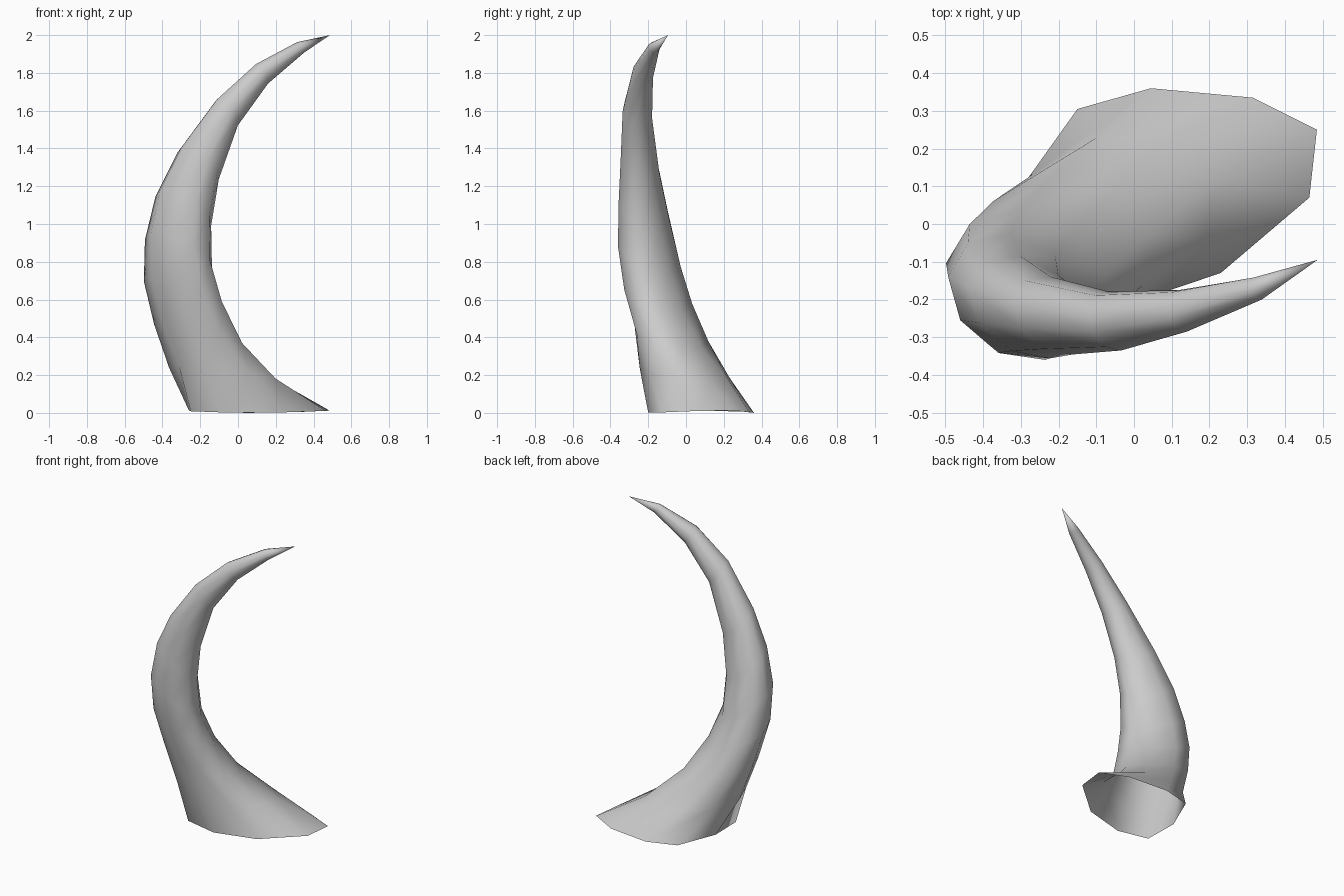
import bpy
import bmesh
from math import cos, sin, radians, sqrt

if "Cube" in bpy.data.objects:
    bpy.data.objects.remove(bpy.data.objects["Cube"])

SIDES = 9
ANGLES = [radians(15 + 40 * k) for k in range(SIDES)]

# Open mouth of the horn: irregular nine-sided outline (x, y)
mouth = [(.485, .25), (.315, .335), (.045, .36), (-.15, .305), (-.26, .06),
         (-.25, -.165), (-.04, -.2), (.23, -.13), (.465, .07)]

# Sloping oval sections:
# left x, left z, right x, right z, front y, back y, skew in y, tilt in z
sections = [
    (-.36, .24, .22, .17, -.24, .24, .06, -.022),
    (-.44, .47, .04, .35, -.275, .115, .0, -.035),
    (-.495, .70, -.07, .56, -.33, .03, -.03, -.058),
    (-.49, .92, -.135, .77, -.36, -.03, -.04, -.075),
    (-.435, 1.15, -.14, 1.01, -.355, -.085, -.04, -.075),
    (-.32, 1.38, -.10, 1.25, -.345, -.14, -.03, -.055),
    (-.12, 1.65, .0, 1.53, -.335, -.18, -.02, -.035),
    (.09, 1.84, .16, 1.75, -.285, -.175, -.015, -.025),
    (.31, 1.96, .35, 1.91, -.2, -.14, -.01, -.012),
]
tip = (.487, -.095, 2.0)


def oval(lx, lz, rx, rz, y0, y1, skew, tilt):
    """Points of a sloping oval spanning the given extents."""
    cx, cy, cz = (lx + rx) / 2, (y0 + y1) / 2, (lz + rz) / 2
    ux, uz = (rx - lx) / 2, (rz - lz) / 2
    vy = sqrt(((y1 - y0) / 2) ** 2 - skew ** 2)
    s = 1.02
    return [(cx + s * ux * cos(t),
             cy + s * (skew * cos(t) + vy * sin(t)),
             cz + s * (uz * cos(t) + tilt * sin(t))) for t in ANGLES]


# Horn: skin the rings and close them to the tip, mouth left open
bm = bmesh.new()
base = [(x, y, .013 * cos(t) ** 2) for (x, y), t in zip(mouth, ANGLES)]
rings = [[bm.verts.new(p) for p in ring]
         for ring in [base] + [oval(*s) for s in sections]]
for low, high in zip(rings, rings[1:]):
    for i in range(SIDES):
        j = (i + 1) % SIDES
        bm.faces.new((low[i], low[j], high[j], high[i]))
point = bm.verts.new(tip)
for i in range(SIDES):
    bm.faces.new((rings[-1][i], rings[-1][(i + 1) % SIDES], point))
for f in bm.faces:
    f.smooth = True

mesh = bpy.data.meshes.new("horn")
bm.to_mesh(mesh)
bm.free()
horn = bpy.data.objects.new("horn", mesh)
bpy.context.collection.objects.link(horn)
